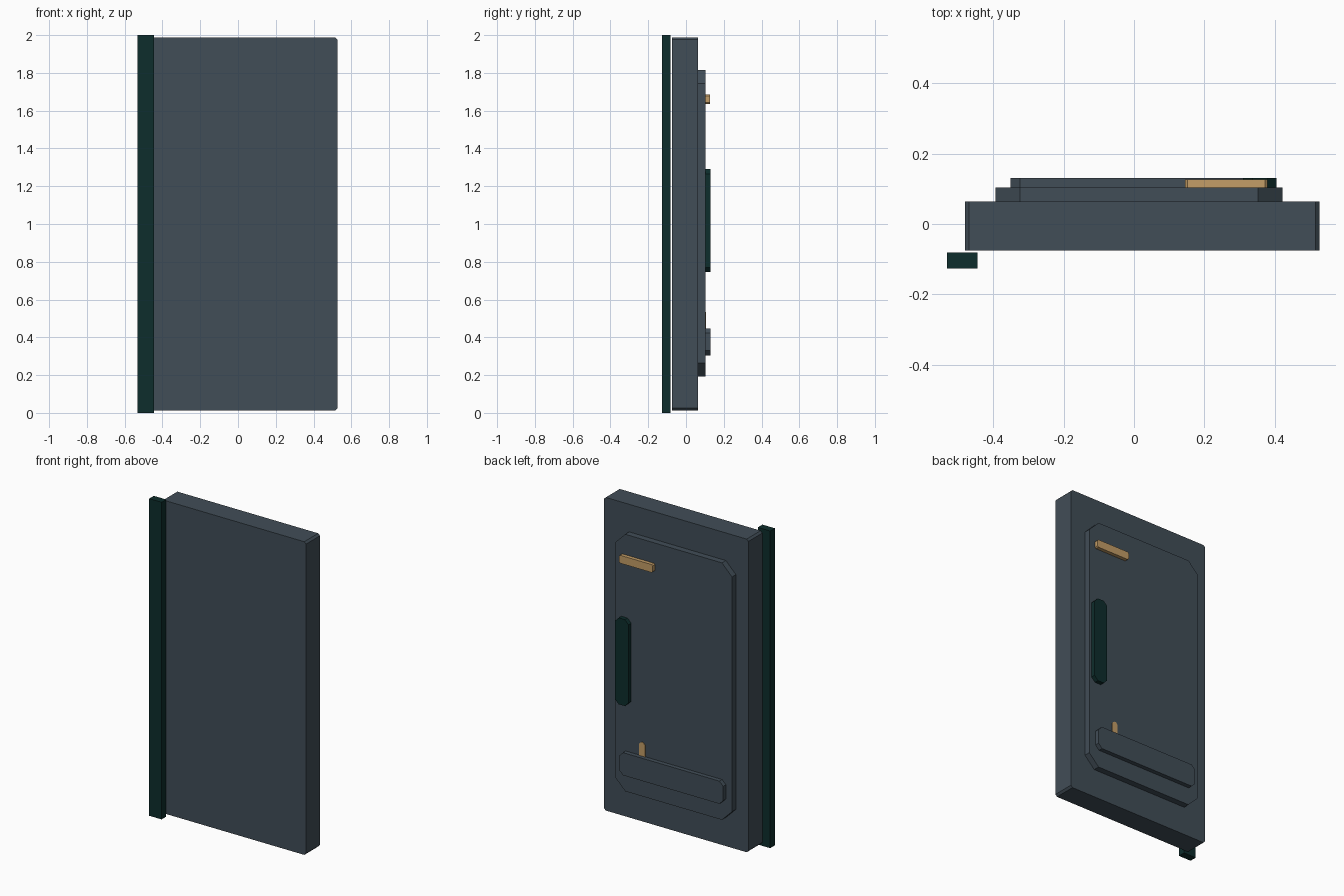
import bpy
import bmesh

if "Cube" in bpy.data.objects:
    bpy.data.objects.remove(bpy.data.objects["Cube"])


def material(name, color):
    m = bpy.data.materials.new(name)
    m.diffuse_color = (*color, 1)
    m.use_nodes = True
    m.node_tree.nodes["Principled BSDF"].inputs["Base Color"].default_value = m.diffuse_color
    return m


slate = material("slate grey", (0.053, 0.075, 0.096))
green = material("dark green", (0.004, 0.026, 0.025))
tan = material("tan brass", (0.55, 0.34, 0.135))


def plate(name, mat, x, y, z, cut=0.0):
    """Flat plate facing y, with its four corners cut off by `cut`."""
    (x0, x1), (y0, y1), (z0, z1) = x, y, z
    if cut:
        outline = [(x0 + cut, z0), (x1 - cut, z0), (x1, z0 + cut), (x1, z1 - cut),
                   (x1 - cut, z1), (x0 + cut, z1), (x0, z1 - cut), (x0, z0 + cut)]
    else:
        outline = [(x0, z0), (x1, z0), (x1, z1), (x0, z1)]
    bm = bmesh.new()
    face = bm.faces.new([bm.verts.new((px, y0, pz)) for px, pz in outline])
    ext = bmesh.ops.extrude_face_region(bm, geom=[face])
    verts = [v for v in ext["geom"] if isinstance(v, bmesh.types.BMVert)]
    bmesh.ops.translate(bm, verts=verts, vec=(0, y1 - y0, 0))
    bmesh.ops.recalc_face_normals(bm, faces=bm.faces)
    mesh = bpy.data.meshes.new(name)
    bm.to_mesh(mesh)
    bm.free()
    mesh.materials.append(mat)
    obj = bpy.data.objects.new(name, mesh)
    bpy.context.collection.objects.link(obj)
    return obj


# Door slab and the separate hinge post
plate("door_slab", slate, (-0.48, 0.527), (-0.075, 0.064), (0.013, 1.988), 0.012)
plate("hinge_post", green, (-0.531, -0.444), (-0.127, -0.081), (0, 2))

# Raised panel and fittings on the back
plate("raised_panel", slate, (-0.393, 0.422), (0.064, 0.103), (0.193, 1.814), 0.07)
plate("kick_plate", slate, (-0.35, 0.375), (0.103, 0.13), (0.305, 0.448), 0.026)
plate("pull_handle", green, (0.31, 0.405), (0.103, 0.13), (0.745, 1.29), 0.026)
plate("top_bar", tan, (0.145, 0.379), (0.103, 0.126), (1.635, 1.685), 0.007)
plate("small_tab", tan, (0.212, 0.252), (0.103, 0.107), (0.42, 0.535), 0.013)
